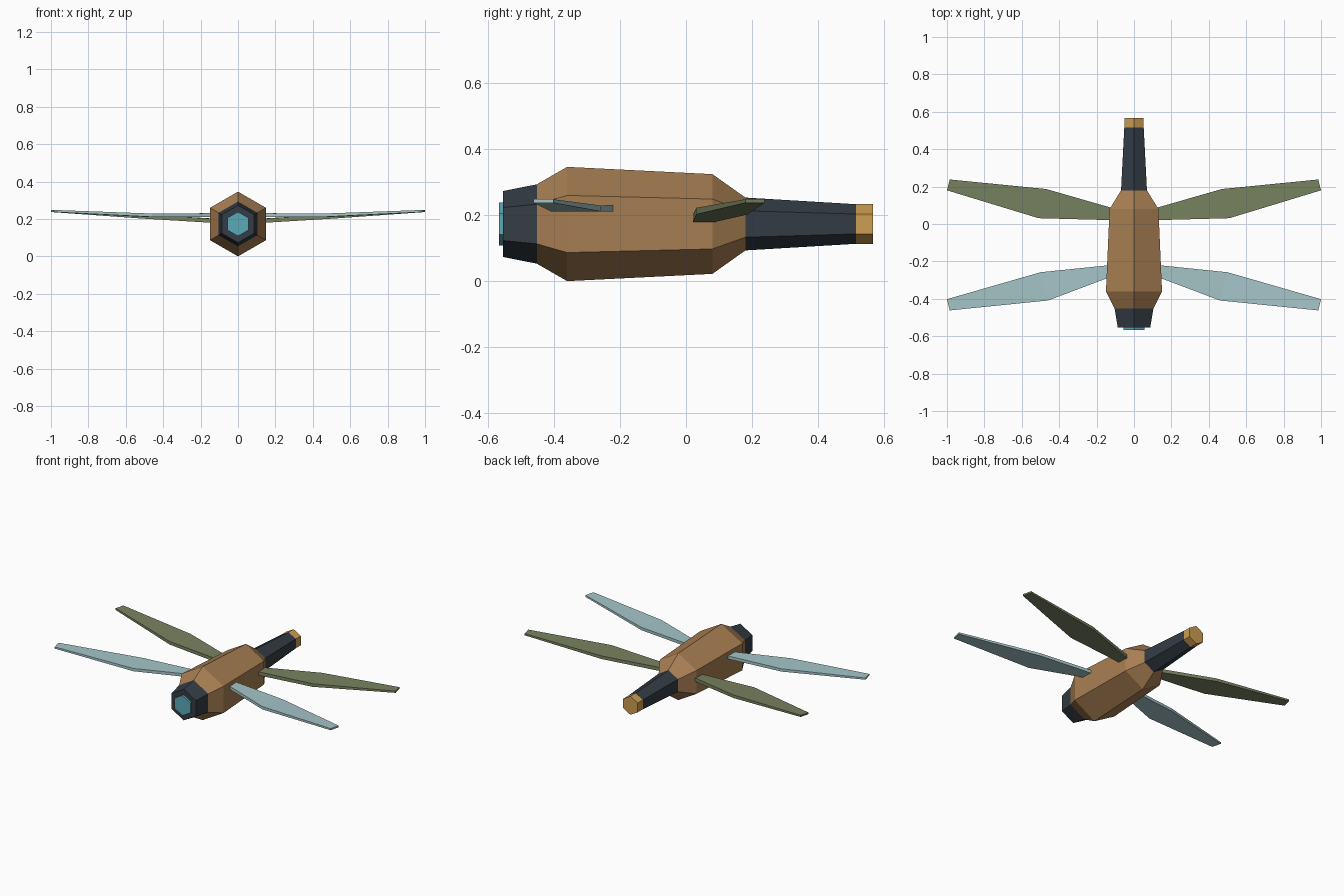
import bpy, bmesh
from math import sin, cos, pi

cube = bpy.data.objects.get("Cube")
if cube:
    bpy.data.objects.remove(cube, do_unlink=True)


def make_material(name, rgb):
    mat = bpy.data.materials.new(name)
    mat.use_nodes = True
    color = (*rgb, 1)
    mat.diffuse_color = color
    mat.node_tree.nodes["Principled BSDF"].inputs["Base Color"].default_value = color
    return mat


tan = make_material("tan shell", (0.39, 0.21, 0.085))
amber = make_material("amber tip", (0.61, 0.34, 0.085))
slate = make_material("dark slate", (0.034, 0.045, 0.058))
pale_blue = make_material("pale blue wing", (0.376, 0.558, 0.578))
olive = make_material("olive wing", (0.188, 0.223, 0.117))
teal = make_material("teal lens", (0.105, 0.40, 0.48))

AXIS_Z = 0.173


def loft(name, rings, mat):
    """Skin a list of equal-length point rings into a closed solid."""
    bm = bmesh.new()
    loops = [[bm.verts.new(p) for p in ring] for ring in rings]
    n = len(loops[0])
    for a, b in zip(loops, loops[1:]):
        for i in range(n):
            j = (i + 1) % n
            bm.faces.new((a[i], a[j], b[j], b[i]))
    bm.faces.new(loops[0])
    bm.faces.new(loops[-1])
    bmesh.ops.recalc_face_normals(bm, faces=bm.faces)
    mesh = bpy.data.meshes.new(name)
    bm.to_mesh(mesh)
    bm.free()
    mesh.materials.append(mat)
    obj = bpy.data.objects.new(name, mesh)
    bpy.context.collection.objects.link(obj)
    return obj


def hex_section(y, r):
    return [(r * sin(i * pi / 3), y, AXIS_Z + r * cos(i * pi / 3)) for i in range(6)]


def hex_part(name, profile, mat):
    return loft(name, [hex_section(y, r) for y, r in profile], mat)


# Hexagonal fuselage, from nose to tail
hex_part("nose_lens", [(-0.567, 0.065), (-0.55, 0.065)], teal)
hex_part("nose", [(-0.554, 0.1), (-0.452, 0.12)], slate)
hex_part("body", [(-0.452, 0.12), (-0.36, 0.173), (0.08, 0.151), (0.18, 0.08)], tan)
hex_part("tail_boom", [(0.18, 0.08), (0.515, 0.06)], slate)
hex_part("tail_tip", [(0.515, 0.06), (0.567, 0.06)], amber)


# Wing stations: (leading x, leading y, trailing x, trailing y, bottom z, top z)
def wing(name, stations, side, mat):
    rings = [[(side * x1, y1, lo), (side * x2, y2, lo), (side * x2, y2, hi), (side * x1, y1, hi)]
             for x1, y1, x2, y2, lo, hi in stations]
    return loft(name, rings, mat)


FRONT = [(0.09, -0.27, 0.1, -0.217, 0.211, 0.231),
         (0.46, -0.409, 0.5, -0.258, 0.211, 0.229),
         (0.985, -0.462, 1.0, -0.402, 0.237, 0.248)]
REAR = [(0.1, 0.02, 0.09, 0.078, 0.177, 0.2),
        (0.51, 0.031, 0.47, 0.187, 0.202, 0.222),
        (1.0, 0.18, 0.985, 0.238, 0.237, 0.248)]

for label, side in (("left", 1), ("right", -1)):
    wing(f"front_wing_{label}", FRONT, side, pale_blue)
    wing(f"rear_wing_{label}", REAR, side, olive)
